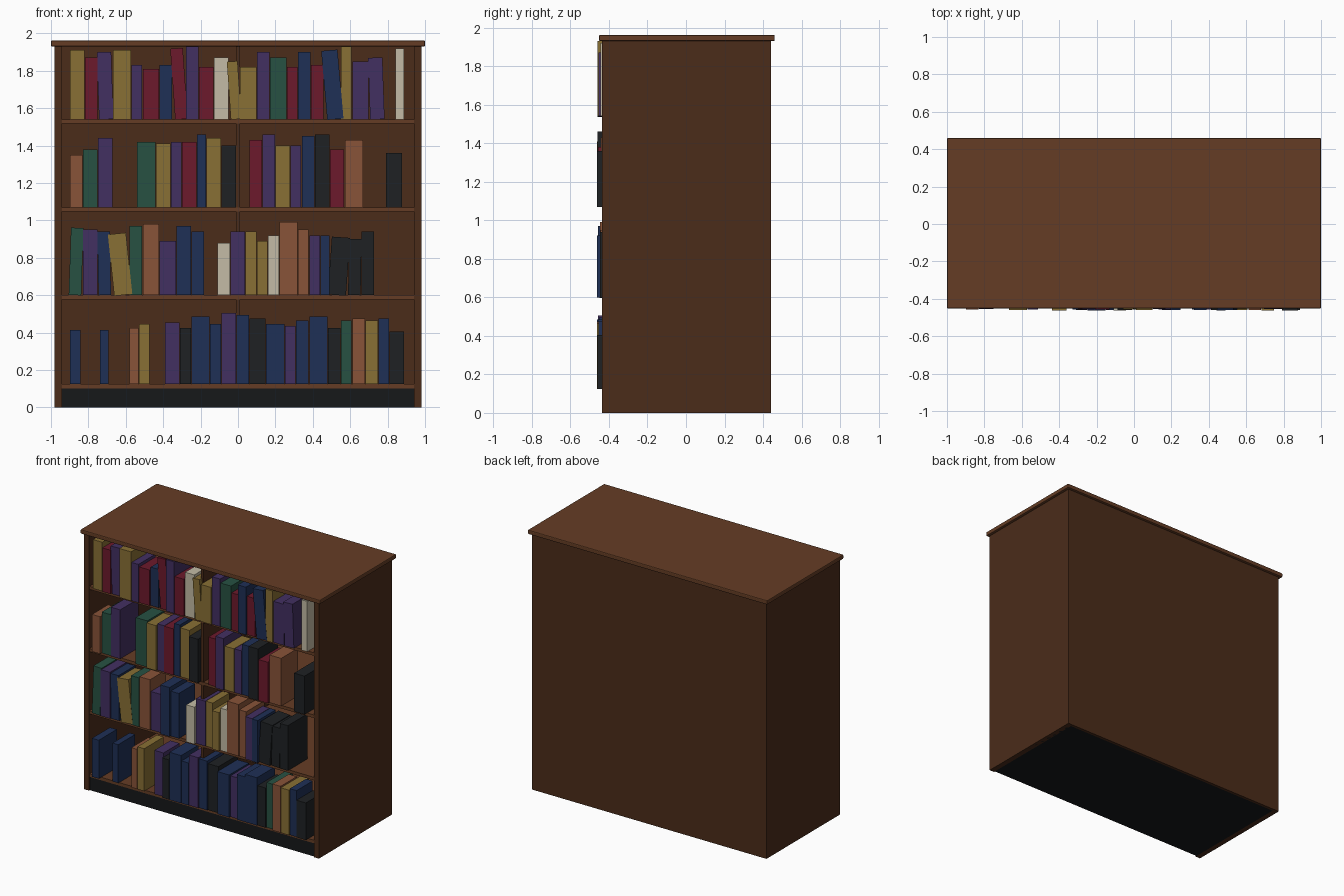
import bpy, bmesh, math, random
from mathutils import Matrix

if "Cube" in bpy.data.objects:
    bpy.data.objects.remove(bpy.data.objects["Cube"])

random.seed(4)


def material(name, rgb):
    m = bpy.data.materials.new(name)
    m.diffuse_color = (*rgb, 1)
    m.use_nodes = True
    m.node_tree.nodes["Principled BSDF"].inputs["Base Color"].default_value = m.diffuse_color
    return m


def box(name, lo, hi, mat, tilt=0, bevel=0):
    """Box between two corners, optionally leaned about y (degrees)."""
    size = [b - a for a, b in zip(lo, hi)]
    bm = bmesh.new()
    bmesh.ops.create_cube(bm, size=1, matrix=Matrix.Diagonal((*size, 1)))
    if bevel:
        bmesh.ops.bevel(bm, geom=bm.edges[:], offset=bevel, segments=2,
                        profile=0.5, affect='EDGES')
    me = bpy.data.meshes.new(name)
    bm.to_mesh(me)
    bm.free()
    me.materials.append(mat)
    ob = bpy.data.objects.new(name, me)
    ob.location = [(a + b) / 2 for a, b in zip(lo, hi)]
    ob.rotation_euler.y = math.radians(tilt)
    bpy.context.collection.objects.link(ob)
    return ob


dark_wood = material("dark_wood", (0.070, 0.025, 0.010))
light_wood = material("light_wood", (0.130, 0.046, 0.018))
black = material("black_base", (0.008, 0.009, 0.010))
covers = {
    'Y': material("cover_ochre", (0.25, 0.16, 0.035)),
    'R': material("cover_red", (0.15, 0.010, 0.025)),
    'P': material("cover_purple", (0.055, 0.029, 0.12)),
    'B': material("cover_blue", (0.013, 0.029, 0.092)),
    'G': material("cover_green", (0.020, 0.083, 0.055)),
    'O': material("cover_tan", (0.25, 0.088, 0.040)),
    'W': material("cover_cream", (0.55, 0.50, 0.38)),
    'K': material("cover_black", (0.013, 0.015, 0.017)),
}

# Carcass: side panels, back, top board, plinth, centre divider
for side, s in (("left", -1), ("right", 1)):
    x0, x1 = sorted((s * 0.94, s * 0.98))
    box(side + "_side_panel", (x0, -0.435, 0), (x1, 0.44, 1.93), dark_wood)
box("back_panel", (-0.94, 0.42, 0), (0.94, 0.44, 1.93), dark_wood)
box("top_board", (-1, -0.452, 1.93), (1, 0.46, 1.962), light_wood, bevel=0.006)
box("plinth", (-0.94, -0.425, 0), (0.94, 0.42, 0.105), black)
box("plinth_underside", (-0.965, -0.425, 0.0), (0.965, 0.43, 0.002), black)
box("centre_divider", (-0.01, -0.425, 0.105), (0.01, 0.42, 1.93), dark_wood)

# Shelves
floors = (1.54, 1.07, 0.60, 0.125)
for i, z in enumerate(floors):
    box(f"shelf_{i + 1}", (-0.94, -0.43, z - 0.023), (0.94, 0.42, z), light_wood)


def book_row(row, colours, edges, heights, tilts):
    """Books side by side; edges and heights in hundredths, '-' is a gap."""
    z = floors[row]
    for i, c in enumerate(colours):
        if c == '-':
            continue
        front = -random.uniform(0.44, 0.462)
        depth = random.uniform(0.19, 0.24)
        box(f"book_{row + 1}_{i + 1}",
            (edges[i] / 100 + 0.001, front, z),
            (edges[i + 1] / 100 - 0.002, front + depth, z + heights[i] / 100),
            covers[c], tilts.get(i, 0))


# Books, top row to bottom row
book_row(0, "YRPYPRBRPRWYYPGRBRBYPP-W",
         [-90, -82, -75, -67, -57, -51, -42, -35, -28, -21, -13, -5, 1,
          10, 17, 26, 32, 39, 46, 55, 61, 70, 78, 84, 89],
         [37, 33, 36, 37, 29, 27, 29, 38, 39, 28, 33, 31, 28,
          36, 33, 28, 36, 29, 37, 39, 31, 33, 0, 38],
         {2: -2, 7: -4, 11: -4, 18: -5, 21: -2})
book_row(1, "OGP-GYPRBYK-RPYPBKRO-K",
         [-90, -83, -75, -67, -54, -44, -36, -30, -22, -17, -9, -1,
          6, 13, 20, 28, 34, 41, 49, 57, 67, 79, 88],
         [28, 31, 37, 0, 35, 34, 35, 35, 39, 37, 33, 0,
          36, 39, 33, 33, 38, 39, 31, 36, 0, 29], {})
book_row(2, "GPBYGOPBB-WPYYWOOPBKKK",
         [-90, -83, -75, -68, -58, -51, -42, -33, -25, -18, -11, -4,
          4, 10, 16, 22, 32, 38, 44, 49, 59, 66, 73],
         [36, 35, 34, 33, 37, 38, 29, 37, 34, 0, 28, 34,
          34, 29, 32, 39, 35, 32, 32, 31, 30, 34],
         {0: 2, 2: -1, 3: -6, 19: 4, 20: 1})
book_row(3, "B-B-OY-PKBBPBKBPBBKGOYBK",
         [-90, -84, -74, -69, -58, -53, -47, -39, -31, -25, -15, -9, -1,
          6, 15, 25, 31, 38, 48, 55, 61, 68, 75, 81, 89],
         [29, 0, 29, 0, 30, 32, 0, 33, 30, 36, 32, 38, 37,
          35, 32, 31, 34, 36, 30, 34, 35, 34, 35, 28], {})
